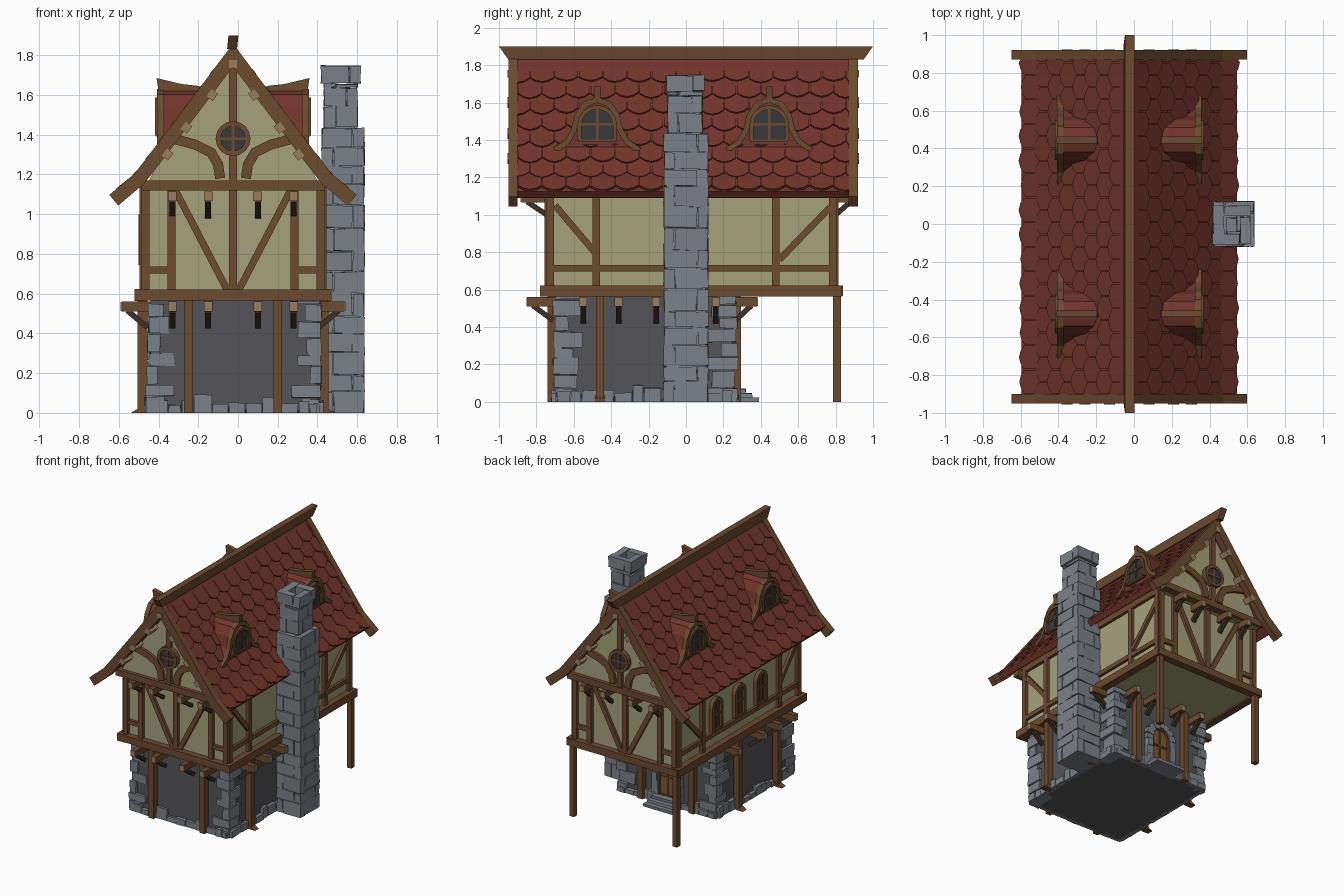
import bpy, bmesh, math, random
from mathutils import Vector

if "Cube" in bpy.data.objects:
    bpy.data.objects.remove(bpy.data.objects["Cube"])
random.seed(4)
V = Vector
X0 = -0.025                                   # house centre line
COL = dict(wood=(.15, .07, .03), light=(.32, .21, .11), dark=(.05, .03, .02), roof=(.17, .035, .026),
           cream=(.38, .36, .20), stone=(.20, .22, .25), grey=(.09, .09, .10), glass=(.04, .04, .045),
           door=(.22, .09, .03))
MATS, PARTS = {}, {}
for k, c in COL.items():
    MATS[k] = bpy.data.materials.new(k)
    MATS[k].diffuse_color = (*c, 1)


def part(name, mat):
    if name not in PARTS:
        PARTS[name] = (bmesh.new(), mat)
    return PARTS[name][0]


def prism(bm, pts, vec):
    a = [bm.verts.new(p) for p in pts]
    b = [bm.verts.new(V(p) + V(vec)) for p in pts]
    bm.faces.new(a)
    bm.faces.new(b[::-1])
    for i in range(len(a)):
        j = (i + 1) % len(a)
        bm.faces.new((a[i], b[i], b[j], a[j]))
    return a + b


def box(bm, x0, x1, y0, y1, z0, z1, jit=0):
    vs = prism(bm, [(x0, y0, z0), (x1, y0, z0), (x1, y1, z0), (x0, y1, z0)], (0, 0, z1 - z0))
    for v in vs:                              # rough stones; feet stay on the ground
        j = [random.uniform(-jit, jit) for _ in range(3)]
        v.co += V((j[0], j[1], j[2] if v.co.z > .02 else 0))


def sweep(bm, pts, n, w, d, closed=False):
    """Board of width w in the plane of the path, depth d along its normal n."""
    pts, n, rings = [V(p) for p in pts], V(n).normalized(), []
    c = len(pts)
    for i, p in enumerate(pts):
        a = (p - pts[i - 1]).normalized() if i or closed else None
        b = (pts[(i + 1) % c] - p).normalized() if i < c - 1 or closed else None
        a, b = a or b, b or a
        t = (a + b).normalized()
        s = n.cross(t) * (w / 2 / max(.3, t.dot(b)))
        h = n * (d / 2)
        rings.append([bm.verts.new(q) for q in (p + s + h, p - s + h, p - s - h, p + s - h)])
    for i in range(c if closed else c - 1):
        r, q = rings[i], rings[(i + 1) % c]
        for k in range(4):
            bm.faces.new((r[k], r[(k + 1) % 4], q[(k + 1) % 4], q[k]))
    if not closed:
        bm.faces.new(rings[0])
        bm.faces.new(rings[-1][::-1])


def arch(hw, z0, z1, n=8):
    zs = z1 - hw
    return [(-hw, z0)] + [(-hw * math.cos(math.pi * i / n), zs + hw * math.sin(math.pi * i / n))
                          for i in range(n + 1)] + [(hw, z0)]


def window(name, to3, n, hw, z0, z1, fw, pane='glass'):
    """Arched pane with frame and glazing bars."""
    n, a = V(n), arch(hw, z0, z1)
    prism(part(name + '_panes', pane), [to3(*p) for p in a], n * .012)
    fr = part(name + '_frames', 'wood')
    sweep(fr, [to3(*p) + n * .01 for p in a], n, fw, .035)
    zm = z0 + (z1 - z0) * .5
    for p, q in (((-hw, z0), (hw, z0)), ((-hw, zm), (hw, zm)), ((0, z0), (0, z1))):
        sweep(fr, [to3(*p) + n * .01, to3(*q) + n * .01], n, fw * .6, .02)


# plaster and ground-floor masses
box(part('ground_floor_walls', 'grey'), -.44, .40, -.69, .25, 0, .57)
box(part('upper_walls', 'cream'), -.47, .42, -.73, .79, .575, 1.15)
gab = [(-.45, 1.12), (.45, 1.12), (.37, 1.27), (0, 1.76), (-.37, 1.27)]
prism(part('attic_walls', 'cream'), [(X0 + x, -.82, z) for x, z in gab], (0, 1.67, 0))

# roof slab, ridge, rake boards
C = [(0, 1.80), (.37, 1.31), (.47, 1.18), (.60, 1.07)]
def across(y, half):
    return [V((X0 - x, y, z)) for x, z in half[:0:-1]] + [V((X0 + x, y, z)) for x, z in half]
sweep(part('roof_slab', 'roof'), across(-.017, C[:3] + [(.555, 1.108)]), (0, 1, 0), .045, 1.80)
for y in (-.925, .895):
    sweep(part('rake_boards', 'wood'), across(y, C), (0, 1, 0), .07, .05)
prism(part('ridge_beam', 'wood'), [(X0 - .023, -1, 1.9), (X0 - .023, 1, 1.9), (X0 - .03, .95, 1.83),
      (X0 - .03, -.95, 1.83)], (.05, 0, 0))

# shingles
def on_roof(s, off):
    for (x, z), (x2, z2) in zip(C, C[1:]):
        L = math.hypot(x2 - x, z2 - z)
        if s <= L or x2 == .60:
            dx, dz = (x2 - x) / L, (z2 - z) / L
            return x + dx * s - dz * off, z + dz * s + dx * off
        s -= L
tiles = part('roof_shingles', 'roof')
shape = [(-1, 0), (1, 0), (1, .78), (.55, .93), (0, 1), (-.55, .93), (-1, .78)]
for side in (-1, 1):
    for row in range(8):
        sb = .135 + .108 * row
        for k in range(15):
            yc, b = -.9 + .13 * (k + .5 * (row % 2)), sb + random.uniform(-.008, .008)
            (xa, za), (xb, zb) = on_roof(max(0, b - .16), .022), on_roof(b, .037)
            pts = [(X0 + side * (xa + (xb - xa) * v), min(.87, max(-.9, yc + u * .063)), za + (zb - za) * v)
                   for u, v in shape]
            if max(p[1] for p in pts) - min(p[1] for p in pts) > .01:
                t = V((zb - za, 0, xa - xb)).normalized() * .014
                prism(tiles, pts, (side * t.x, 0, t.z))

# dormers
bell = [(-.225, 1.345), (-.16, 1.39), (-.125, 1.45), (-.105, 1.53), (-.065, 1.59), (0, 1.615)]
bell += [(-u, z) for u, z in bell[-2::-1]]
for side in (-1, 1):
    for yc in (-.475, .445):
        def face(u, z, dx=.365):
            return V((X0 + side * dx, yc + u, z))
        prism(part('dormer_bodies', 'roof'), [face(u, z + .012) for u, z in bell], (-side * .30, 0, 0))
        sweep(part('dormer_trims', 'wood'), [face(*p) for p in bell], (side, 0, 0), .03, .035)
        window('dormer_window', face, (side, 0, 0), .095, 1.395, 1.575, .022)
        prism(part('dormer_ridges', 'wood'), [(X0 + side * x, yc - .018, z) for x, z in
              ((.385, 1.685), (.375, 1.62), (.16, 1.61), (.17, 1.645), (.26, 1.655))], (0, .036, 0))

# end walls: timber frame, jettied gable, round window
tim = part('timber_frame', 'wood')
JX = (-.305, -.125, .125, .305)
for s, wy, gy, ey in ((-1, -.73, -.82, -.955), (1, .79, .85, .925)):
    n = (0, 1, 0)
    def e(x, z, y=wy, o=.008):
        return V((X0 + x, y + s * o, z))
    for x in (-.44, -.31, 0, .31, .44):
        sweep(tim, [e(x, .6), e(x, 1.13)], n, .04, .035)
    for m in (-1, 1):
        sweep(tim, [e(m * .29, 1.12), e(m * .03, .62)], n, .035, .028)
        sweep(tim, [e(m * .44, .72), e(m * .31, .72)], n, .035, .028)
        sweep(tim, [e(m * x, z, gy) for x, z in ((.065, 1.18), (.075, 1.25), (.11, 1.31), (.19, 1.35),
              (.32, 1.385))], n, .05, .03)
        for x, z in ((.33, 1.30), (.235, 1.435), (.105, 1.60)):
            sweep(part('purlin_ends', 'light'), [V((X0 + m * x, ey - s * .10, z)), V((X0 + m * x, ey, z))],
                  (m * .8, 0, .6), .045, .04)
    box(part('purlin_ends', 'light'), X0 - .02, X0 + .02, *sorted((ey - s * .12, ey)), 1.735, 1.775)
    sweep(tim, [e(0, 1.15, gy), e(0, 1.78, gy)], n, .04, .035)
    sweep(tim, [e(-.46, 1.145, gy, 0), e(.46, 1.145, gy, 0)], n, .05, .06)
    ring = [(math.cos(math.pi * i / 8), math.sin(math.pi * i / 8)) for i in range(16)]
    prism(part('round_window_panes', 'glass'), [e(.07 * a, 1.38 + .07 * b, gy, 0) for a, b in ring], (0, s * .03, 0))
    fr = part('round_window_frames', 'wood')
    sweep(fr, [e(.075 * a, 1.38 + .075 * b, gy, .015) for a, b in ring], n, .025, .05, True)
    sweep(fr, [e(-.07, 1.38, gy, .025), e(.07, 1.38, gy, .025)], n, .014, .02)
    sweep(fr, [e(0, 1.31, gy, .025), e(0, 1.45, gy, .025)], n, .014, .02)
    low, out = (-.71, -.85) if s < 0 else (.265, .38)
    for x in JX:                              # joists and brackets under both jetties
        for zc, y0, y1 in ((1.09, wy, gy + s * .06), (.535, low, out)):
            sweep(part('joists', 'wood'), [V((X0 + x, y0 - s * .1, zc)), V((X0 + x, y1, zc))], (0, 0, 1), .042, .05)
            sweep(part('joist_caps', 'light'), [V((X0 + x, y1, zc)), V((X0 + x, y1 + s * .004, zc))], (0, 0, 1), .04, .046)
            sweep(part('brackets', 'dark'), [V((X0 + x, y1 - s * .03, zc - .02)), V((X0 + x, y0, zc - .10))],
                  (1, 0, 0), .028, .03)
    sweep(tim, [e(-.485, .593, wy, .02), e(.485, .593, wy, .02)], n, .055, .06)
    for x in (-.225, .225):                   # ground-floor posts
        sweep(part('posts', 'wood'), [V((X0 + x, low + s * .005, 0)), V((X0 + x, low + s * .005, .57))], n, .045, .05)

# side walls
for s in (-1, 1):
    wx, n = X0 + s * .445, (1, 0, 0)
    def w(y, z, o=.008):
        return V((wx + s * o, y, z))
    for y in (-.725, -.48, .48, .785):
        sweep(tim, [w(y, .6), w(y, 1.16)], n, .04, .035)
    sweep(tim, [w(-.73, .715), w(.79, .715)], n, .035, .028)
    sweep(tim, [w(-.73, 1.13), w(.79, 1.13)], n, .05, .03)
    sweep(tim, [w(-.70, 1.05), w(-.48, .79)], n, .035, .028)
    sweep(tim, [w(.77, 1.04), w(.50, .76)], n, .035, .028)
    sweep(tim, [w(-.78, .593, .02), w(.835, .593, .02)], n, .06, .06)
    for y in (-.55, -.36, -.16, .16):
        a, b = X0 + s * .43, X0 + s * .562
        sweep(part('joists', 'wood'), [V((X0 + s * .3, y, .535)), V((b, y, .535))], (0, 0, 1), .042, .05)
        sweep(part('joist_caps', 'light'), [V((b, y, .535)), V((b + s * .004, y, .535))], (0, 0, 1), .04, .046)
        sweep(part('brackets', 'dark'), [V((b - s * .03, y, .515)), V((a, y, .43))], (0, 1, 0), .028, .03)
    for y in (-.46, .03):
        px = X0 + s * .455
        box(part('posts', 'wood'), px - .025, px + .025, y - .022, y + .022, 0, .57)
        prism(part('post_feet', 'wood'), [(px, y - .025, 0), (px + s * .06, y - .025, 0), (px, y - .025, .035)], (0, .05, 0))
    px = X0 + s * .455                        # free posts under the rear overhang
    box(part('rear_posts', 'wood'), px - .02, px + .02, .785, .828, 0, .58)
for y in (.31, .02, -.25):
    window('side_window', lambda u, z: V((-.472, y + u, z)), (-1, 0, 0), .055, .745, .985, .028)

# rubble corners and footing
st = part('corner_stones', 'stone')
for cx, cy, sx, sy in ((-.455, -.705, 1, 1), (.415, -.705, -1, 1), (-.455, .27, 1, -1), (.415, .27, -1, -1)):
    z, k = 0, 0
    while z < .55:
        h = min(random.uniform(.05, .095), .565 - z)
        lx, ly = random.uniform(.05, .08) + .055 * (k % 2), random.uniform(.13, .17) - .06 * (k % 2)
        if z < .08 or z > .46:
            lx, ly = lx + .02, ly + .03
        o = random.uniform(-.008, .008)
        box(st, *sorted((cx - sx * o, cx + sx * lx)), *sorted((cy - sy * o, cy + sy * ly)), z, z + h - .004, .004)
        z, k = z + h, k + 1
ft = part('footing_stones', 'stone')
for fixed, a, b, horiz in ((-.70, -.44, .40, 1), (.26, -.44, .40, 1), (-.45, -.69, .25, 0), (.41, -.69, .25, 0)):
    t = a
    while t < b:
        L, h, d = random.uniform(.05, .10), random.uniform(.035, .09), random.uniform(.012, .022)
        r = (t, min(t + L, b) - .004, fixed - d, fixed + d)
        box(ft, *(r if horiz else r[2:] + r[:2]), 0, h, .003)
        t += L

# back door with stone arch and steps
def dr(u, z):
    return V((X0 + u, .25, z))
window('door', dr, (0, 1, 0), .075, .07, .36, .02, 'door')
a = arch(.105, .05, .385, 7)
a = [a[0], (-.105, .11), (-.105, .18), (-.105, .24)] + a[1:-1] + [(.105, .24), (.105, .18), (.105, .11), a[-1]]
for p, q in zip(a, a[1:]):
    if p != q:
        sweep(part('door_arch', 'stone'), [dr(*p), dr(*q)], (0, 1, 0), random.uniform(.045, .065), random.uniform(.06, .08))
for i in range(3):
    box(part('door_steps', 'stone'), X0 - .13 + .012 * i, X0 + .13 - .012 * i, .24, .39 - .035 * i, .023 * i, .023 * (i + 1), .002)

# chimney of pinwheel courses around a core
ch = part('chimney', 'stone')
box(ch, .44, .625, -.105, .105, 0, 1.40)
box(ch, .445, .59, -.085, .075, 1.40, 1.62)
z, k, t = 0, 0, .06
while z < 1.745:
    x0, x1, y0, y1 = ((.42, .637, -.12, .12) if z < 1.42 else (.43, .603, -.10, .09) if z < 1.65 else (.417, .62, -.11, .10))
    h = min(random.uniform(.075, .12), (1.44 if z < 1.42 else 1.66 if z < 1.65 else 1.75) - z)
    h = h if z < 1.65 else 1.75 - z
    for bx in ((x0, x1 - t, y0, y0 + t), (x1 - t, x1, y0, y1 - t), (x0 + t, x1, y1 - t, y1), (x0, x0 + t, y0 + t, y1)):
        ya, yb = bx[2:] if k % 2 else (y0 + y1 - bx[3], y0 + y1 - bx[2])
        box(ch, bx[0] + .002, bx[1] - .002, ya + .002, yb - .002, z, z + h - .004, .004)
    z, k = z + h, k + 1

for name, (bm, mat) in PARTS.items():
    bmesh.ops.recalc_face_normals(bm, faces=bm.faces)
    me = bpy.data.meshes.new(name)
    bm.to_mesh(me)
    bm.free()
    me.materials.append(MATS[mat])
    bpy.context.collection.objects.link(bpy.data.objects.new(name, me))

for m in bpy.data.materials:
    if m.users and not m.is_grease_pencil:
        m.use_nodes = True
        m.node_tree.nodes["Principled BSDF"].inputs["Base Color"].default_value = m.diffuse_color
